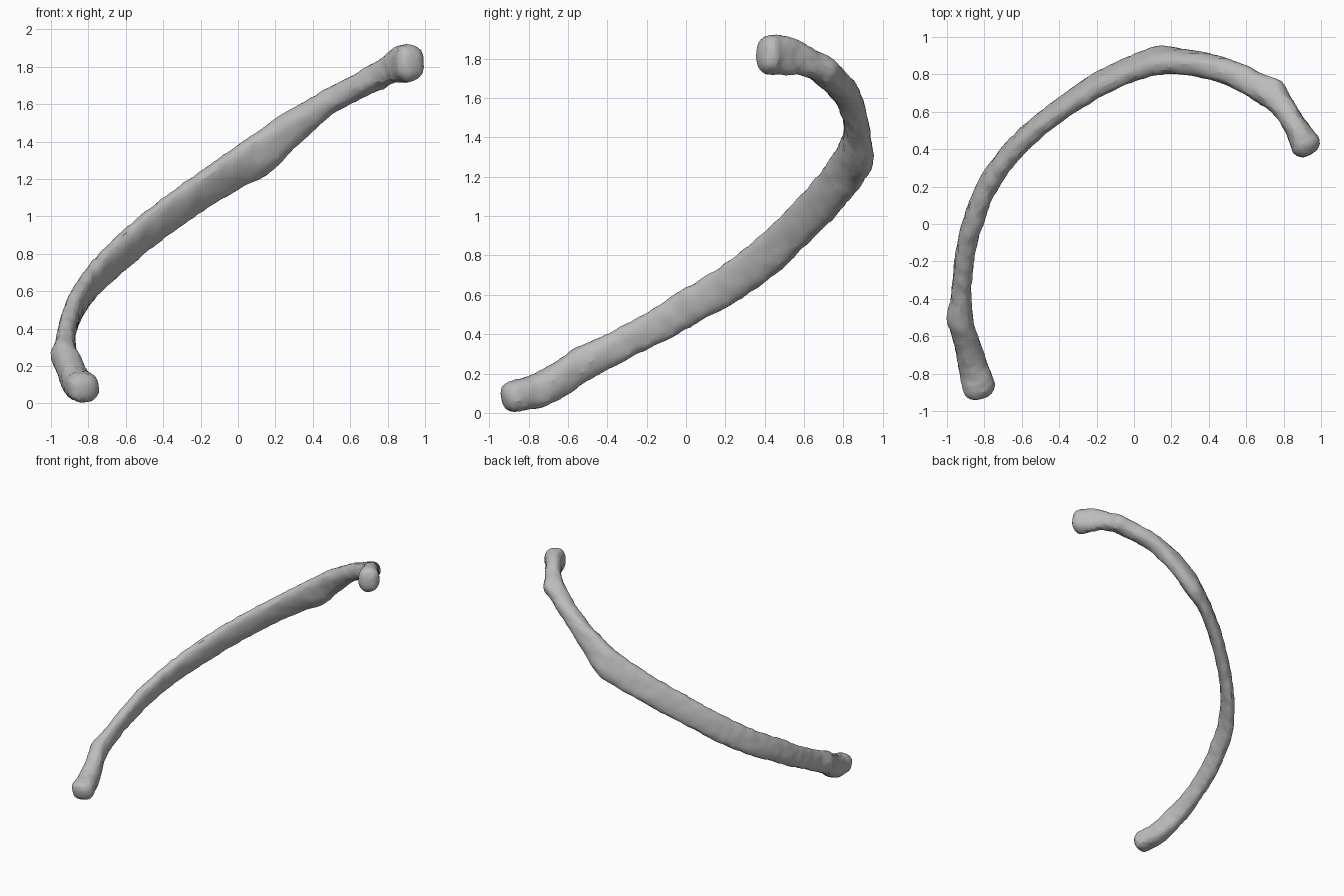
import bpy, bmesh, math
from mathutils import Vector, noise

cube = bpy.data.objects.get("Cube")
if cube:
    bpy.data.objects.remove(cube, do_unlink=True)

# Centre line stations: x, y, z, half thickness, half height, inward lean in degrees
STATIONS = [
    (-.83, -.87, .085, .085, .08, 0),
    (-.87, -.72, .125, .075, .085, 0),
    (-.92, -.53, .245, .06, .085, 5),
    (-.92, -.32, .35, .05, .08, 8),
    (-.90, -.15, .44, .05, .085, 10),
    (-.86, .01, .535, .05, .09, 12),
    (-.78, .21, .65, .05, .095, 15),
    (-.64, .40, .79, .05, .1, 15),
    (-.45, .57, .95, .05, .1, 15),
    (-.20, .74, 1.13, .052, .105, 20),
    (.03, .845, 1.28, .055, .11, 22),
    (.20, .872, 1.405, .06, .10, 22),
    (.45, .83, 1.59, .065, .07, 15),
    (.65, .74, 1.70, .07, .065, 0),
    (.79, .63, 1.775, .062, .07, 0),
    (.86, .53, 1.81, .062, .095, 0),
    (.915, .43, 1.82, .08, .1, 0),
]
# Local swellings: centre, reach, height
BUMPS = [
    (Vector((.80, .77, 1.75)), .07, .05),
    (Vector((-.98, -.50, .27)), .07, .02),
    (Vector((.16, .86, 1.25)), .10, .025),
]
SIDES, STEPS, CAP = 28, 10, 5


def spline(i, t):
    """Catmull-Rom sample of the stations."""
    last = len(STATIONS) - 1
    a, b, c, d = (STATIONS[min(max(k, 0), last)] for k in range(i - 1, i + 3))
    return [.5 * (2 * q + (r - p) * t + (2 * p - 5 * q + 4 * r - s) * t * t
                  + (3 * q - p - 3 * r + s) * t ** 3)
            for p, q, r, s in zip(a, b, c, d)]


def rings():
    """Centre, axis, size and lean for each ring, with rounded ends."""
    path = [spline(i, k / STEPS) for i in range(len(STATIONS) - 1) for k in range(STEPS)]
    path.append(list(STATIONS[-1]))
    pts = [Vector(p[:3]) for p in path]
    body = []
    for i, p in enumerate(path):
        axis = (pts[min(i + 2, len(pts) - 1)] - pts[max(i - 2, 0)]).normalized()
        body.append((pts[i], axis, p[3], p[4], p[5]))

    def cap(ring, sign):
        c, axis, w, h, lean = ring
        out = []
        for k in range(1, CAP + 1):
            a = k / (CAP + .4) * math.pi / 2
            s = math.cos(a) ** .7
            out.append((c + axis * sign * .065 * math.sin(a), axis, w * s, h * s, lean))
        return out
    return cap(body[0], -1)[::-1] + body + cap(body[-1], 1)


# Swept bone shaft with head and tip
bm = bmesh.new()
loops = []
for centre, axis, w, h, lean in rings():
    side = Vector((-axis.y, axis.x, 0)).normalized()
    up = axis.cross(side) if axis.cross(side).z > 0 else side.cross(axis)
    inward = -side if side.dot(Vector((centre.x - .1, centre.y, 0))) > 0 else side
    a = math.radians(lean)
    tall = up * math.cos(a) + inward * math.sin(a)
    flat = inward * math.cos(a) - up * math.sin(a)
    loop = []
    for k in range(SIDES):
        ang = 2 * math.pi * k / SIDES
        ca, sa = math.cos(ang), math.sin(ang)
        off = (flat * math.copysign(abs(ca) ** .85, ca) * w
               + tall * math.copysign(abs(sa) ** .85, sa) * h)
        co = centre + off
        out = off.normalized()
        for spot, reach, height in BUMPS:
            co += out * height * math.exp(-((co - spot).length / reach) ** 2)
        # Weathered surface
        co += out * (.006 * noise.noise(co * 14) + .004 * noise.noise(co * 40))
        loop.append(bm.verts.new(co))
    loops.append(loop)
for a, b in zip(loops, loops[1:]):
    for k in range(SIDES):
        n = (k + 1) % SIDES
        bm.faces.new((a[k], a[n], b[n], b[k]))
bm.faces.new(loops[0])
bm.faces.new(loops[-1])
bmesh.ops.recalc_face_normals(bm, faces=bm.faces)
for v in bm.verts:
    v.co.z = max(v.co.z, 0)
mesh = bpy.data.meshes.new("rib_bone")
bm.to_mesh(mesh)
bm.free()
rib = bpy.data.objects.new("rib_bone", mesh)
bpy.context.collection.objects.link(rib)

# Plain grey bone
grey = bpy.data.materials.new("bone_grey")
grey.use_nodes = True
colour = (.5, .5, .5, 1)
grey.diffuse_color = colour
grey.node_tree.nodes["Principled BSDF"].inputs["Base Color"].default_value = colour
mesh.materials.append(grey)

bpy.context.view_layer.objects.active = rib
rib.select_set(True)
bpy.ops.object.shade_smooth_by_angle(angle=math.radians(20))
